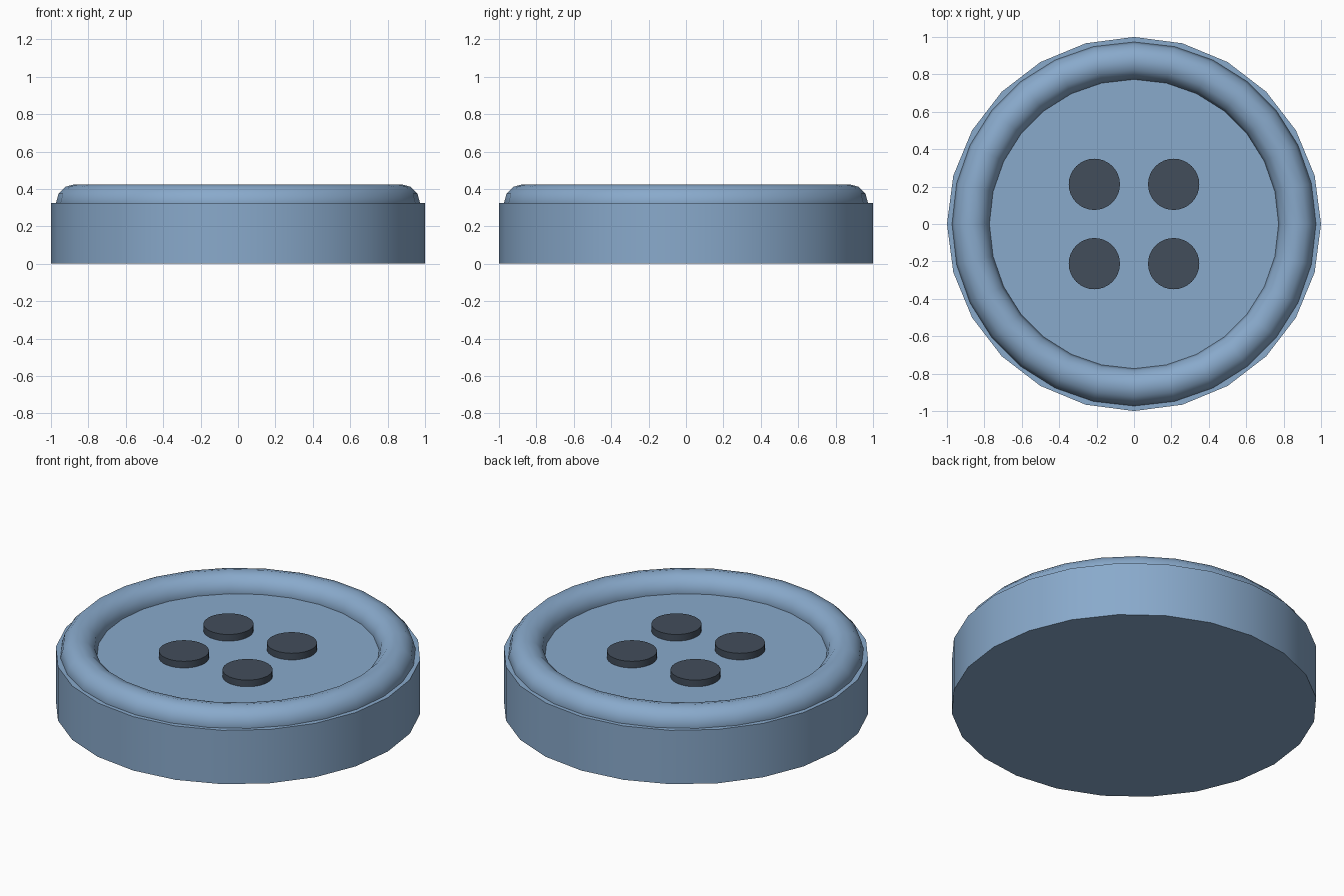
import bpy
import math

cube = bpy.data.objects.get("Cube")
if cube:
    bpy.data.objects.remove(cube, do_unlink=True)


def make_material(name, color):
    mat = bpy.data.materials.new(name)
    mat.use_nodes = True
    mat.diffuse_color = (*color, 1)
    mat.node_tree.nodes["Principled BSDF"].inputs["Base Color"].default_value = (*color, 1)
    return mat


def finish(name, mat):
    obj = bpy.context.object
    obj.name = name
    obj.data.materials.append(mat)
    bpy.ops.object.shade_smooth_by_angle(angle=math.radians(40))
    return obj


def disc(name, mat, radius, bottom, top, sides, x=0, y=0):
    bpy.ops.mesh.primitive_cylinder_add(vertices=sides, radius=radius, depth=top - bottom,
                                        location=(x, y, (bottom + top) / 2))
    return finish(name, mat)


blue = make_material("soft blue", (0.25, 0.40, 0.60))
slate = make_material("dark slate", (0.055, 0.075, 0.105))

BODY_TOP = 0.325

# Thick round body
disc("button_body", blue, 1.0, 0, BODY_TOP, 24)

# Rounded rim, half sunk into the body
bpy.ops.mesh.primitive_torus_add(major_segments=28, minor_segments=12, major_radius=0.873,
                                 minor_radius=0.1, location=(0, 0, BODY_TOP),
                                 rotation=(0, 0, math.pi / 2))
finish("raised_rim", blue)

# Four thread holes, shown as raised dark discs
for side, x in (("right", -0.212), ("left", 0.212)):
    for end, y in (("front", -0.212), ("back", 0.212)):
        disc(f"thread_hole_{end}_{side}", slate, 0.137, BODY_TOP - 0.04, BODY_TOP + 0.04, 32, x, y)
